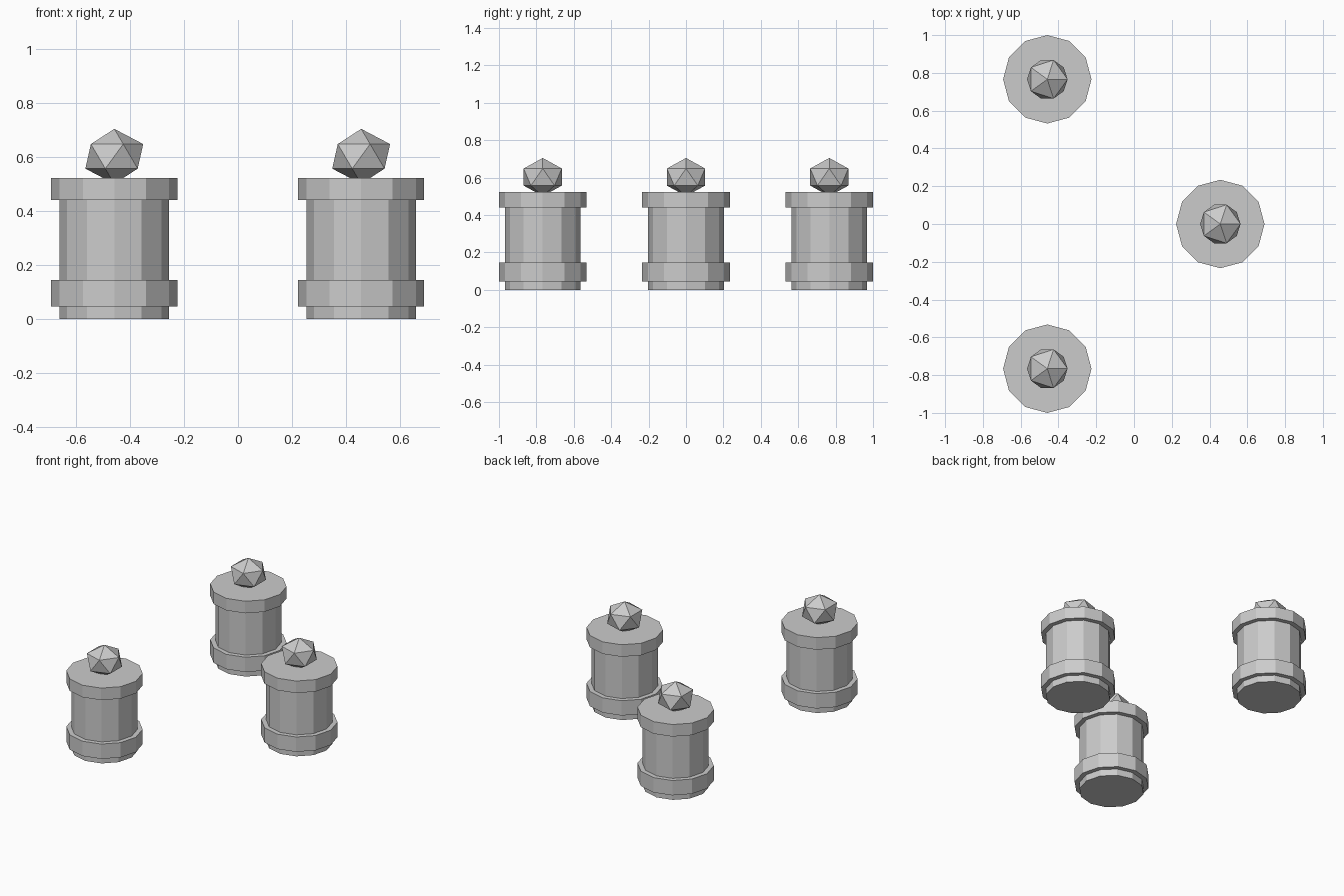
import bpy
import math

cube = bpy.data.objects.get("Cube")
if cube:
    bpy.data.objects.remove(cube, do_unlink=True)

# One plain grey for every part
grey = bpy.data.materials.new("light_grey")
grey.use_nodes = True
colour = (0.6, 0.6, 0.6, 1)
grey.diffuse_color = colour
grey.node_tree.nodes["Principled BSDF"].inputs["Base Color"].default_value = colour

SIDES = 12


def finish(name):
    obj = bpy.context.object
    obj.name = name
    obj.data.materials.append(grey)
    return obj


def drum(name, x, y, radius, bottom, top):
    """Upright twelve-sided solid with corners on the axes."""
    bpy.ops.mesh.primitive_cylinder_add(
        vertices=SIDES, radius=radius, depth=top - bottom,
        location=(x, y, (bottom + top) / 2))
    return finish(name)


def canister(label, x, y):
    drum(label + "_body", x, y, 0.203, 0, 0.5)
    drum(label + "_lower_band", x, y, 0.234, 0.045, 0.145)
    drum(label + "_lid", x, y, 0.234, 0.441, 0.522)
    # Slightly squashed faceted knob, sunk into the lid
    bpy.ops.mesh.primitive_ico_sphere_add(
        subdivisions=1, radius=0.12, location=(x, y, 0.603))
    knob = finish(label + "_knob")
    knob.scale.z = 0.85


# Three canisters set out in a triangle
canister("front_canister", -0.459, -0.766)
canister("back_canister", -0.459, 0.766)
canister("left_canister", 0.457, 0)
